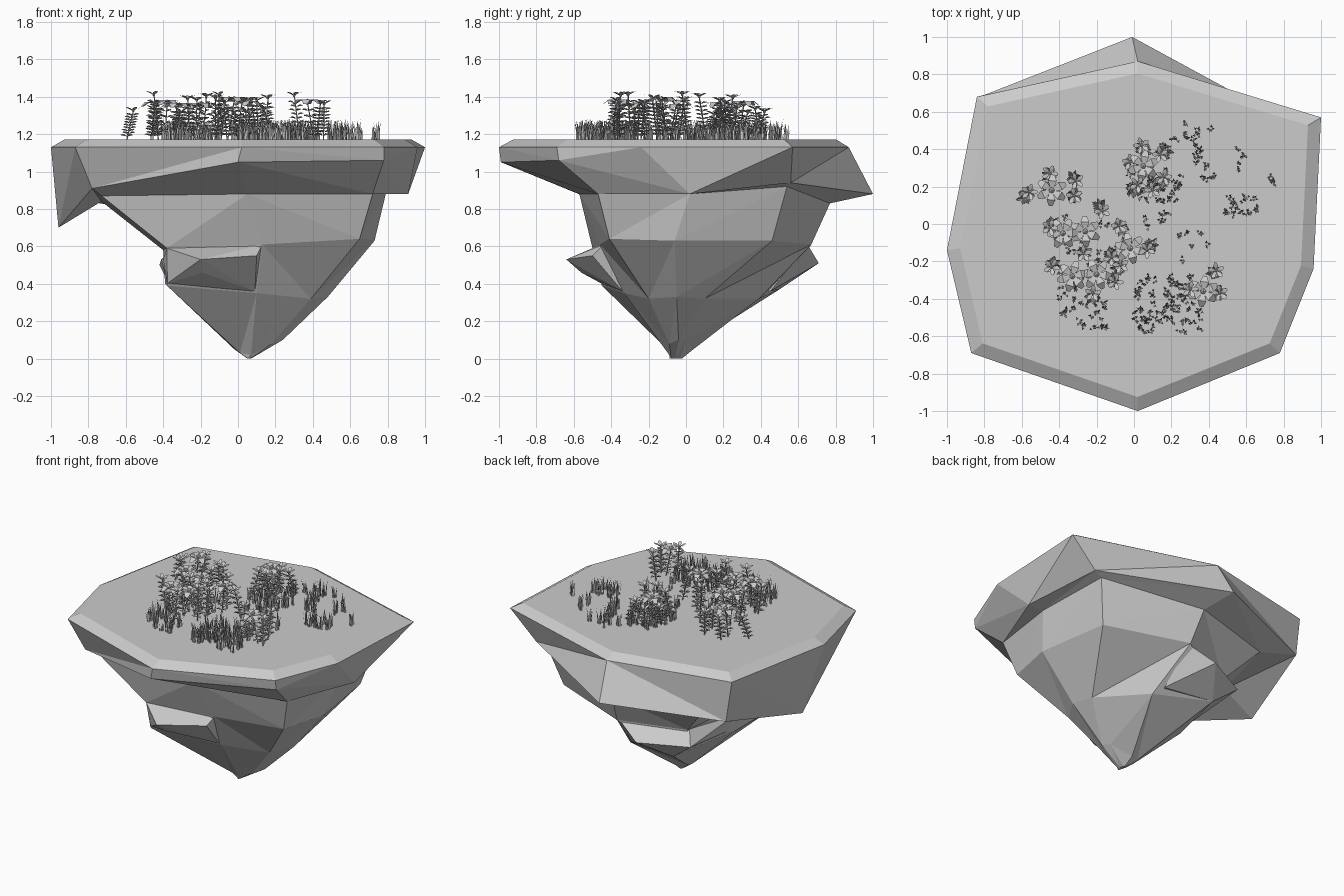
import bpy, bmesh, random
from math import sin, cos, pi, tau
from mathutils import Vector

if "Cube" in bpy.data.objects:
    bpy.data.objects.remove(bpy.data.objects["Cube"])

random.seed(7)


def finish(name, bm, normals=False):
    if normals:
        bmesh.ops.recalc_face_normals(bm, faces=bm.faces)
    me = bpy.data.meshes.new(name)
    bm.to_mesh(me)
    bm.free()
    ob = bpy.data.objects.new(name, me)
    bpy.context.collection.objects.link(ob)
    return ob


def skin(name, rings, flipped):
    """Skin a stack of eight-point rings; flipped sides fold along the other diagonal."""
    bm = bmesh.new()
    vs = [[bm.verts.new(p) for p in r] for r in rings]
    for a, b in zip(vs, vs[1:]):
        for i in range(8):
            j = (i + 1) % 8
            if i in flipped:
                tris = (a[i], a[j], b[i]), (a[j], b[j], b[i])
            else:
                tris = (a[i], a[j], b[j]), (a[i], b[j], b[i])
            for t in tris:
                bm.faces.new(t)
    bm.faces.new(vs[0])
    bm.faces.new(vs[-1])
    return finish(name, bm, True)


def hull(name, points):
    """Faceted boulder around a few points."""
    bm = bmesh.new()
    for p in points:
        bm.verts.new(p)
    bmesh.ops.convex_hull(bm, input=bm.verts)
    return finish(name, bm, True)


# Rings run front, front right, right, back right, back, back left, left, front left
rim = [(.02, -1), (.78, -.69), (.96, -.24), (1, .57),
       (.02, .87), (-.84, .68), (-1, -.14), (-.87, -.69)]
rim_top = [(x * .93, y * .925, 1.17) for x, y in rim]
rim_low = [(x, y, 1.13) for x, y in rim]
skirt = [(0, -.99, 1.05), (.78, -.68, 1.06), (.91, .02, .88), (.8, .56, .94),
         (-.01, 1, .88), (-.8, .69, .84), (-.96, .05, .70), (-.78, -.62, .91)]
neck = [(.05, -.57, .88), (.72, -.47, .88), (.79, .02, .88), (.73, .54, .92),
        (.05, .77, .83), (-.55, .62, .80), (-.73, .05, .84), (-.73, -.55, .87)]
waist = [(.13, -.46, .61), (.65, -.41, .64), (.73, -.06, .63), (.65, .46, .63),
         (.08, .67, .61), (-.35, .48, .58), (-.40, .05, .58), (-.38, -.50, .59)]
foot = [(.10, -.33, .35), (.39, -.20, .32), (.48, -.05, .33), (.44, .10, .32),
        (.17, .39, .32), (-.25, .50, .37), (-.39, 0, .40), (-.38, -.45, .39)]
tip = [(.07, -.09, .02), (.18, -.09, .08), (.24, -.04, .10), (.2, .0, .10),
       (.05, .04, .05), (-.02, .01, .06), (-.02, -.04, .05), (.01, -.08, .03)]
point = [(.06 + .01 * cos(k * tau / 8 - pi / 2), -.055 + .033 * sin(k * tau / 8 - pi / 2), 0)
         for k in range(8)]

# Island: turf cap, overhanging soil and tapered rock
skin("floating_rock", [rim_top, rim_low, skirt, neck, waist, foot, tip, point], (1, 2, 3, 6, 7))

# Rock ledges jutting out below the waist
hull("front_ledge", [(-.38, -.50, .59), (.13, -.44, .61), (.10, -.50, .55), (-.20, -.64, .53),
                     (-.19, -.56, .46), (.09, -.34, .36), (-.38, -.45, .40), (-.40, -.3, .53)])
hull("back_ledge", [(-.35, .46, .58), (.08, .65, .61), (-.10, .71, .51), (-.42, .55, .50),
                    (-.25, .50, .37), (.12, .45, .36), (-.41, .05, .53), (-.38, .05, .42)])

GROUND = 1.168


def leaf(bm, base, ang, length, width, rise, droop=0.0):
    """Pointed four-sided leaf folded across its middle."""
    d = Vector((cos(ang), sin(ang), 0))
    s = Vector((-sin(ang), cos(ang), 0)) * width / 2
    mid = base + d * length * .55 + Vector((0, 0, rise))
    end = base + d * length + Vector((0, 0, rise - droop))
    a, b, c, e = [bm.verts.new(p) for p in (base, mid - s, end, mid + s)]
    bm.faces.new((a, b, c))
    bm.faces.new((a, c, e))


def petal(bm, base, ang, r, rise, droop):
    """Broad blunt petal."""
    d = Vector((cos(ang), sin(ang), 0))
    s = Vector((-sin(ang), cos(ang), 0))
    pts = [(.1, -.08, 0), (.6, -.28, rise), (.98, -.12, rise - droop),
           (.98, .12, rise - droop), (.6, .28, rise), (.1, .08, 0)]
    v = [bm.verts.new(base + d * r * u + s * r * w + Vector((0, 0, h))) for u, w, h in pts]
    bm.faces.new((v[0], v[1], v[4], v[5]))
    bm.faces.new((v[1], v[2], v[3], v[4]))


def stem(bm, p, q, r):
    """Three-sided stalk from p to q."""
    rings = [[bm.verts.new(c + Vector((cos(k * tau / 3), sin(k * tau / 3), 0)) * r)
              for k in range(3)] for c in (p, q)]
    for k in range(3):
        j = (k + 1) % 3
        bm.faces.new((rings[0][k], rings[0][j], rings[1][j], rings[1][k]))


# Flowers: large drooping stars and small cupped blooms on leafy stalks
large = [(-.44, .18), (-.38, -.05), (-.26, -.04), (.05, .31),
         (.37, -.36), (-.02, -.13), (-.20, -.27), (-.33, -.28)]
small = [(-.56, .17), (-.45, .27), (-.31, .23), (-.32, .15), (-.17, .07), (-.08, -.01),
         (-.44, -.23), (-.10, -.31), (-.12, -.18), (.04, .42), (.14, .37), (-.02, .33),
         (.02, .21), (.44, -.25), (.46, -.37), (.30, -.35), (.07, -.14), (-.07, -.22),
         (.16, .25), (.10, .18), (-.27, -.16), (-.45, -.02), (-.22, -.37)]
stalks, leaves, blooms, hearts = [bmesh.new() for _ in range(4)]


def flower(x, y, height, radius, count, rise, droop, leaf_rows):
    top = Vector((x, y, GROUND + height))
    base = Vector((x + random.uniform(-.04, .04), y + random.uniform(-.04, .04), GROUND))
    stem(stalks, base, top, .004)
    turn = random.uniform(0, tau)
    for k in range(count):
        petal(blooms, top, turn + k * tau / count, radius, rise, droop)
    bmesh.ops.create_icosphere(hearts, subdivisions=1, radius=radius * .2)
    bmesh.ops.translate(hearts, verts=hearts.verts[-12:], vec=top)
    for i in range(leaf_rows):
        p = base.lerp(top, .12 + .8 * i / leaf_rows)
        for k in range(3):
            leaf(leaves, p, turn + i * 1.1 + k * tau / 3, .042, .02, .014, .006)


for x, y in large:
    flower(x, y, random.uniform(.18, .22), .085, 6, .012, .025, 5)
for x, y in small:
    # blooms toward the back hang lower
    low = y > .3 or (x < -.28 and y > .1)
    h = random.uniform(.12, .19) if low else random.uniform(.19, .25)
    flower(x, y, h, .045, 5, .012, -.006, 9)
finish("flower_stalks", stalks)
finish("flower_leaves", leaves)
finish("flower_petals", blooms)
finish("flower_centres", hearts)

# Grass: tufts of thin tapering blades scattered in patches (x0, x1, y0, y1, tufts)
patches = [(.0, .38, -.58, -.28, 65), (.18, .30, -.45, -.30, 14), (-.40, -.30, -.48, -.25, 16),
           (-.30, -.15, -.56, -.40, 15), (-.05, .26, .12, .28, 34), (.0, .2, .28, .42, 16),
           (.33, .43, .20, .42, 14), (.18, .44, .45, .58, 9), (.48, .67, .04, .16, 16),
           (.55, .60, .28, .41, 5), (.70, .75, .20, .27, 3), (.05, .18, -.05, .08, 7),
           (.24, .40, -.22, -.04, 7), (-.40, -.1, -.3, .05, 20)]
grass = bmesh.new()
for x0, x1, y0, y1, count in patches:
    for _ in range(count):
        c = Vector((random.uniform(x0, x1), random.uniform(y0, y1), GROUND))
        for k in range(5):
            a = random.uniform(0, tau)
            d = Vector((cos(a), sin(a), 0))
            s = Vector((-sin(a), cos(a), 0)) * .006
            h = random.uniform(.05, .115)
            p = c + d * random.uniform(0, .014)
            m = p + d * .004 + Vector((0, 0, h * .55))
            t = p + d * .014 + Vector((0, 0, h))
            v = [grass.verts.new(q) for q in (p - s, p + s, m + s * .7, m - s * .7, t)]
            grass.faces.new(v[:4])
            grass.faces.new((v[3], v[2], v[4]))
finish("grass_tufts", grass)
